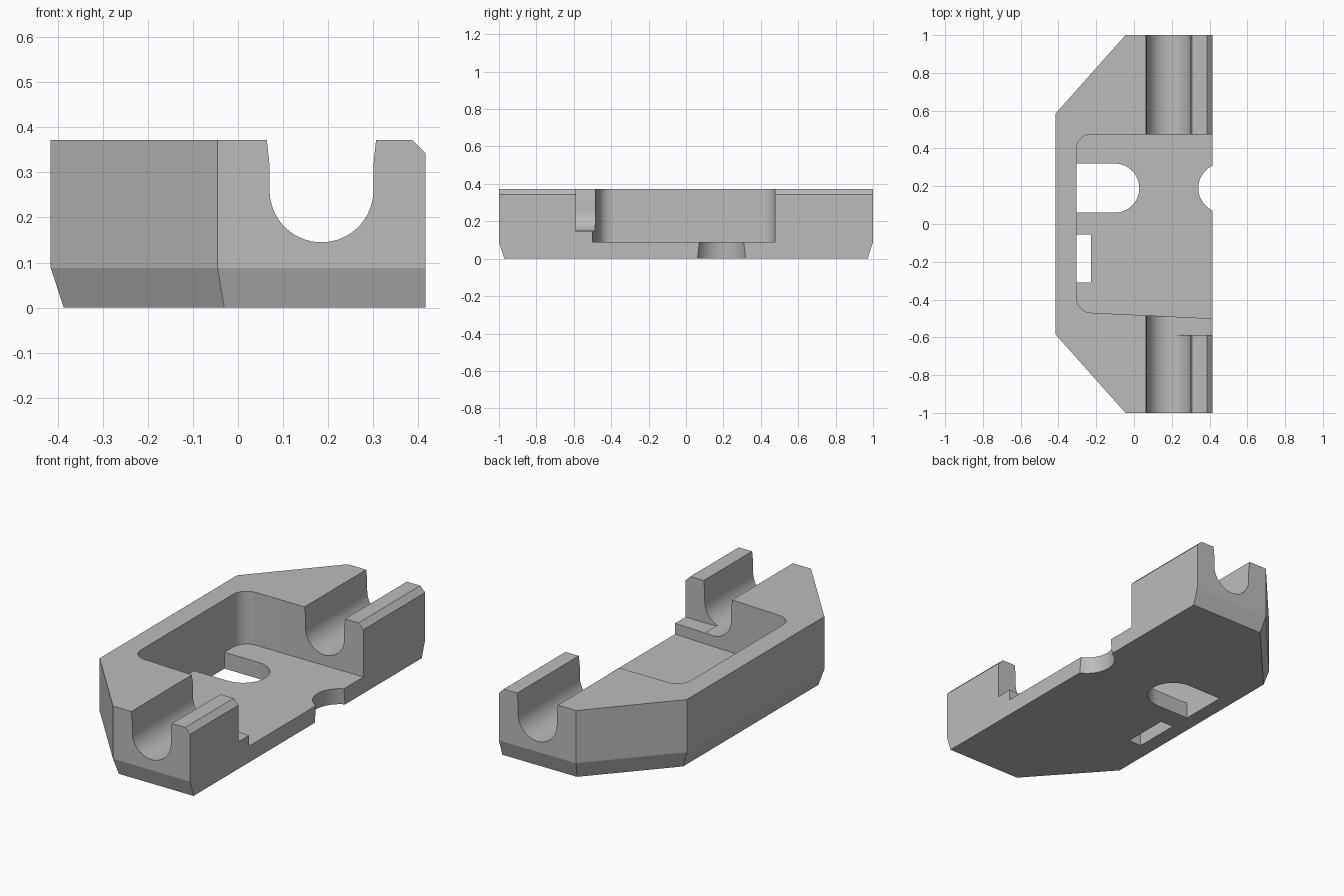
import bpy, bmesh, math

cube = bpy.data.objects.get("Cube")
if cube:
    bpy.data.objects.remove(cube, do_unlink=True)

TOP, FLOOR, SIDE = 0.372, 0.088, 0.415
BORE_X, BORE_R, BORE_Z = 0.185, 0.115, 0.26

grey = bpy.data.materials.new("plain grey")
grey.use_nodes = True
grey.diffuse_color = (0.5, 0.5, 0.5, 1)
grey.node_tree.nodes["Principled BSDF"].inputs["Base Color"].default_value = (0.5, 0.5, 0.5, 1)


def loft(name, rings):
    """Closed solid through rings with equal point counts."""
    bm = bmesh.new()
    loops = [[bm.verts.new(p) for p in ring] for ring in rings]
    n = len(loops[0])
    for a, b in zip(loops, loops[1:]):
        for i in range(n):
            j = (i + 1) % n
            bm.faces.new((a[i], a[j], b[j], b[i]))
    bm.faces.new(loops[0][::-1])
    bm.faces.new(loops[-1])
    bmesh.ops.recalc_face_normals(bm, faces=bm.faces)
    mesh = bpy.data.meshes.new(name)
    bm.to_mesh(mesh)
    bm.free()
    mesh.materials.append(grey)
    obj = bpy.data.objects.new(name, mesh)
    bpy.context.collection.objects.link(obj)
    return obj


def prism(name, outline, z0, z1):
    return loft(name, [[(x, y, z) for x, y in outline] for z in (z0, z1)])


def rect(x0, x1, y0, y1):
    return [(x0, y0), (x1, y0), (x1, y1), (x0, y1)]


def arc(cx, cy, r, start, end, steps):
    angles = [math.radians(start + (end - start) * i / steps) for i in range(steps + 1)]
    return [(cx + r * math.cos(a), cy + r * math.sin(a)) for a in angles]


# Body with clipped corners, bevelled underside and a bevelled long top edge
def footprint(z, inset, right):
    k = inset
    return [(right, k - 1, z), (k / 2 - 0.045, k - 1, z), (k - SIDE, k / 3 - 0.585, z),
            (k - SIDE, 0.585 - k / 3, z), (k / 2 - 0.045, 1 - k, z), (right, 1 - k, z)]


body = loft("clamp_body", [footprint(0, 0.029, SIDE), footprint(FLOOR, 0, SIDE),
                           footprint(TOP - 0.029, 0, SIDE), footprint(TOP, 0, SIDE - 0.029)])

cutters = []

# Open pocket with two rounded inner corners and a slightly slanted front wall
pocket = [(0.5, -0.504), *arc(-0.225, -0.39, 0.08, 270, 180, 10),
          *arc(-0.225, 0.395, 0.08, 180, 90, 10), (0.5, 0.475)]
cutters.append(prism("pocket_cutter", pocket, FLOOR, 0.6))

# Rounded channel running the full length, flared at its mouth
channel = [(BORE_X - 0.121, TOP), (BORE_X - BORE_R, 0.315),
           *arc(BORE_X, BORE_Z, BORE_R, 180, 360, 32),
           (BORE_X + BORE_R, 0.315), (BORE_X + 0.121, TOP),
           (BORE_X + 0.121, 0.6), (BORE_X - 0.121, 0.6)]
cutters.append(loft("channel_cutter", [[(x, y, z) for x, z in channel] for y in (-1.2, 1.2)]))

# Notch beside the front channel
cutters.append(prism("notch_cutter", rect(0.225, 0.5, -0.588, -0.45), 0.146, 0.6))

# Floor openings: round-ended slot, rectangular slot and edge scallop
slot = [(-0.305, 0.06), *arc(-0.102, 0.19, 0.13, -90, 90, 24), (-0.305, 0.32)]
cutters.append(prism("round_slot_cutter", slot, -0.1, 0.15))
cutters.append(prism("square_slot_cutter", rect(-0.305, -0.228, -0.31, -0.055), -0.1, 0.15))
scallop = [[(x, y, z) for x, y in arc(0.473, 0.19, r, 0, 352.5, 47)]
           for z, r in ((-0.05, 0.147), (0.12, 0.129))]
cutters.append(loft("scallop_cutter", scallop))

# Cut everything out of the body
bpy.ops.object.select_all(action='DESELECT')
body.select_set(True)
bpy.context.view_layer.objects.active = body
for cutter in cutters:
    cutter.hide_render = True
    mod = body.modifiers.new(cutter.name, 'BOOLEAN')
    mod.operation = 'DIFFERENCE'
    mod.solver = 'EXACT'
    mod.object = cutter
    bpy.ops.object.modifier_apply(modifier=mod.name)
    bpy.data.objects.remove(cutter, do_unlink=True)

bpy.ops.object.shade_smooth_by_angle(angle=math.radians(15))
